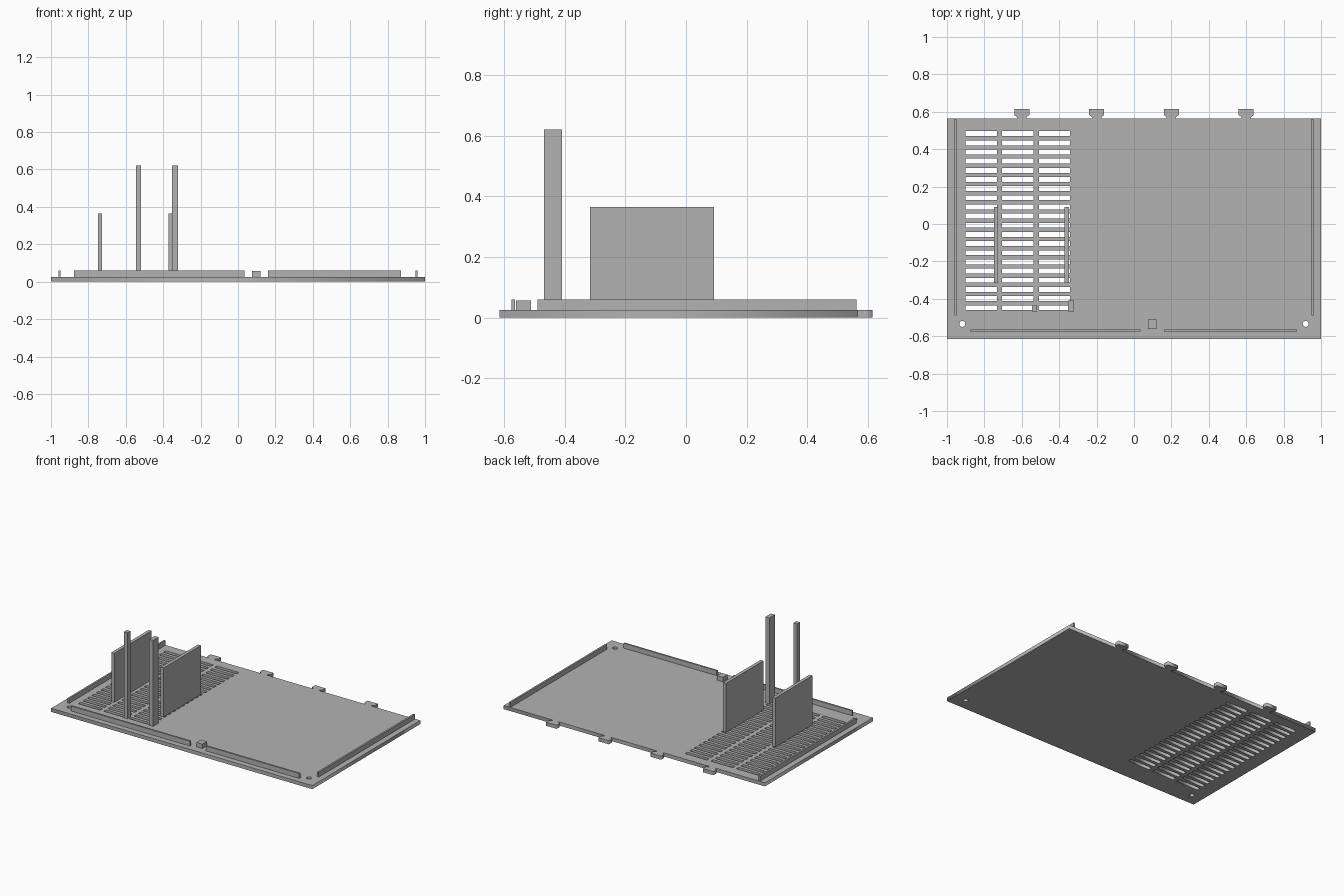
import bpy, math

if "Cube" in bpy.data.objects:
    bpy.data.objects.remove(bpy.data.objects["Cube"])

T = 0.025          # plate thickness
RAIL_TOP = 0.059   # top of the locating ribs

grey = bpy.data.materials.new("plain grey")
grey.diffuse_color = (0.45, 0.45, 0.45, 1)
grey.use_nodes = True
grey.node_tree.nodes["Principled BSDF"].inputs["Base Color"].default_value = grey.diffuse_color


def box(name, x0, x1, y0, y1, z0, z1):
    bpy.ops.mesh.primitive_cube_add(size=1, location=((x0 + x1) / 2, (y0 + y1) / 2, (z0 + z1) / 2))
    ob = bpy.context.object
    ob.name = name
    ob.scale = (x1 - x0, y1 - y0, z1 - z0)
    bpy.ops.object.transform_apply(location=False, rotation=False, scale=True)
    ob.data.materials.append(grey)
    return ob


def add_loop(curve, pts):
    s = curve.splines.new('POLY')
    s.points.add(len(pts) - 1)
    for p, (x, y) in zip(s.points, pts):
        p.co = (x, y, 0, 1)
    s.use_cyclic_u = True


# Base plate: filled outline with hooked tabs along the back edge
curve = bpy.data.curves.new("base_plate", 'CURVE')
curve.dimensions = '2D'
curve.fill_mode = 'BOTH'
curve.extrude = T / 2
BACK, FRONT = 0.565, -0.615
outline = [(-1, BACK), (-1, FRONT), (1, FRONT), (1, BACK)]
tab = [(0.025, BACK), (0.025, 0.572), (0.04, 0.582), (0.04, 0.615)]
for cx in (0.6, 0.2, -0.2, -0.6):
    outline += [(cx + x, y) for x, y in tab]
    outline += [(cx - x, y) for x, y in reversed(tab)]
add_loop(curve, outline)

# Ventilation slots: three columns of twenty
for x0, x1 in ((-0.90, -0.733), (-0.705, -0.537), (-0.508, -0.341)):
    for i in range(20):
        y = 0.483 - i * 0.049
        add_loop(curve, [(x0, y - 0.013), (x1, y - 0.013), (x1, y + 0.013), (x0, y + 0.013)])

# Screw holes in the front corners
for cx in (-0.918, 0.918):
    add_loop(curve, [(cx + 0.016 * math.cos(a * math.tau / 24), -0.534 + 0.016 * math.sin(a * math.tau / 24))
                     for a in range(24)])

plate = bpy.data.objects.new("base_plate", curve)
bpy.context.collection.objects.link(plate)
plate.location.z = T / 2
bpy.context.view_layer.objects.active = plate
plate.select_set(True)
bpy.ops.object.convert(target='MESH')
plate = bpy.context.object
plate.data.materials.clear()
plate.data.materials.append(grey)

# Locating ribs on the sides and front
box("left_rib", -0.961, -0.949, -0.49, 0.562, T, RAIL_TOP)
box("right_rib", 0.949, 0.961, -0.49, 0.562, T, RAIL_TOP)
box("front_rib_long", -0.877, 0.034, -0.576, -0.564, T, RAIL_TOP)
box("front_rib_short", 0.16, 0.872, -0.576, -0.564, T, RAIL_TOP)

# Small latch block between the front ribs
box("latch_block", 0.075, 0.12, -0.561, -0.511, T, 0.056)

# Upright panels and posts over the vents
box("left_panel", -0.749, -0.726, -0.316, 0.092, T, 0.364)
box("right_panel", -0.371, -0.348, -0.316, 0.092, T, 0.364)
box("thin_post", -0.545, -0.518, -0.469, -0.437, T, 0.62)
box("thick_post", -0.352, -0.321, -0.469, -0.409, T, 0.62)
